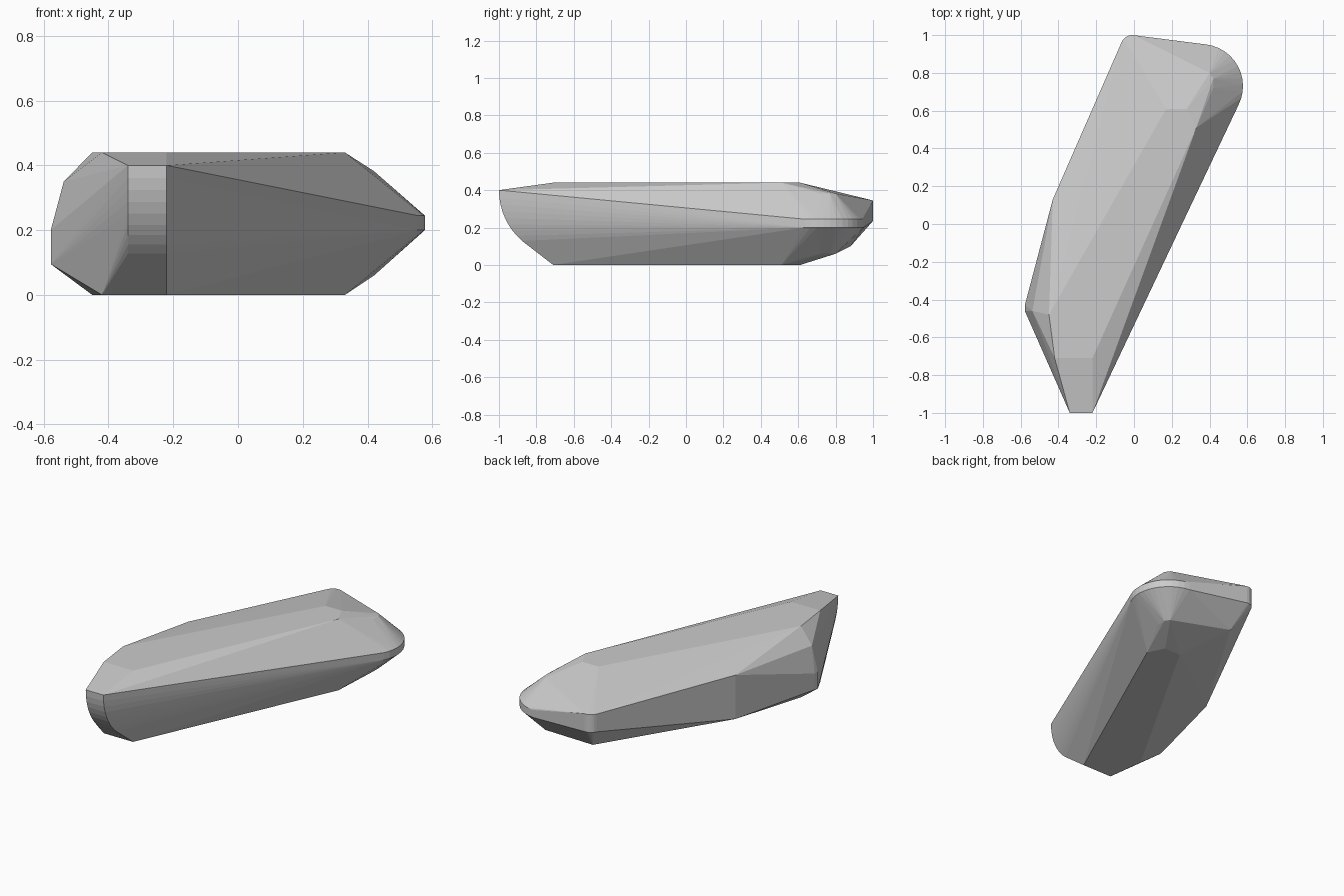
import bpy, bmesh, math

if "Cube" in bpy.data.objects:
    bpy.data.objects.remove(bpy.data.objects["Cube"])

pts = []

# rounded front nose: quarter-arc falling from the tip towards the base
for i in range(9):
    t = math.radians(49) * i / 8
    y, z = -1 + 0.36 * (1 - math.cos(t)), 0.4 - 0.36 * math.sin(t)
    pts += [(-0.34, y, z), (-0.22, y, z)]

# flat top and bottom plateaus share one outline
for x, y in [(-0.42, -0.71), (-0.22, -0.71), (-0.45, -0.48),
             (0.17, 0.61), (0.28, 0.61), (0.33, 0.51)]:
    pts += [(x, y, 0.0), (x, y, 0.44)]

# shoulders around the wide back corner
for x, y in [(0.42, 0.72), (0.42, 0.77), (0.40, 0.80)]:
    pts += [(x, y, 0.06), (x, y, 0.382)]
pts.append((0.02, 0.88, 0.1))

# large rounded back right corner with a narrow vertical band
for i in range(13):
    a = math.radians(-26 + 109 * i / 12)
    x, y = 0.355 + 0.222 * math.cos(a), 0.73 + 0.222 * math.sin(a)
    pts += [(x, y, 0.2), (x, y, 0.245)]

# small rounded back left corner
for i in range(6):
    a = math.radians(83 + 73 * i / 5)
    x, y = -0.01 + 0.06 * math.cos(a), 0.94 + 0.06 * math.sin(a)
    pts += [(x, y, 0.235), (x, y, 0.345)]

# left flank corners
pts += [(-0.43, 0.13, 0.094), (-0.43, 0.13, 0.365),
        (-0.578, -0.46, 0.095), (-0.578, -0.46, 0.2),
        (-0.578, -0.43, 0.1), (-0.578, -0.43, 0.2),
        (-0.538, -0.46, 0.35)]

# wrap all sections in one convex shell
bm = bmesh.new()
for p in pts:
    bm.verts.new(p)
res = bmesh.ops.convex_hull(bm, input=bm.verts)
loose = [v for v in bm.verts if not v.link_faces]
bmesh.ops.delete(bm, geom=loose, context='VERTS')
bmesh.ops.dissolve_limit(bm, angle_limit=math.radians(0.5),
                         verts=bm.verts, edges=bm.edges)
bmesh.ops.recalc_face_normals(bm, faces=bm.faces)

mesh = bpy.data.meshes.new("faceted_shell")
bm.to_mesh(mesh)
bm.free()
shell = bpy.data.objects.new("faceted_shell", mesh)
bpy.context.collection.objects.link(shell)
